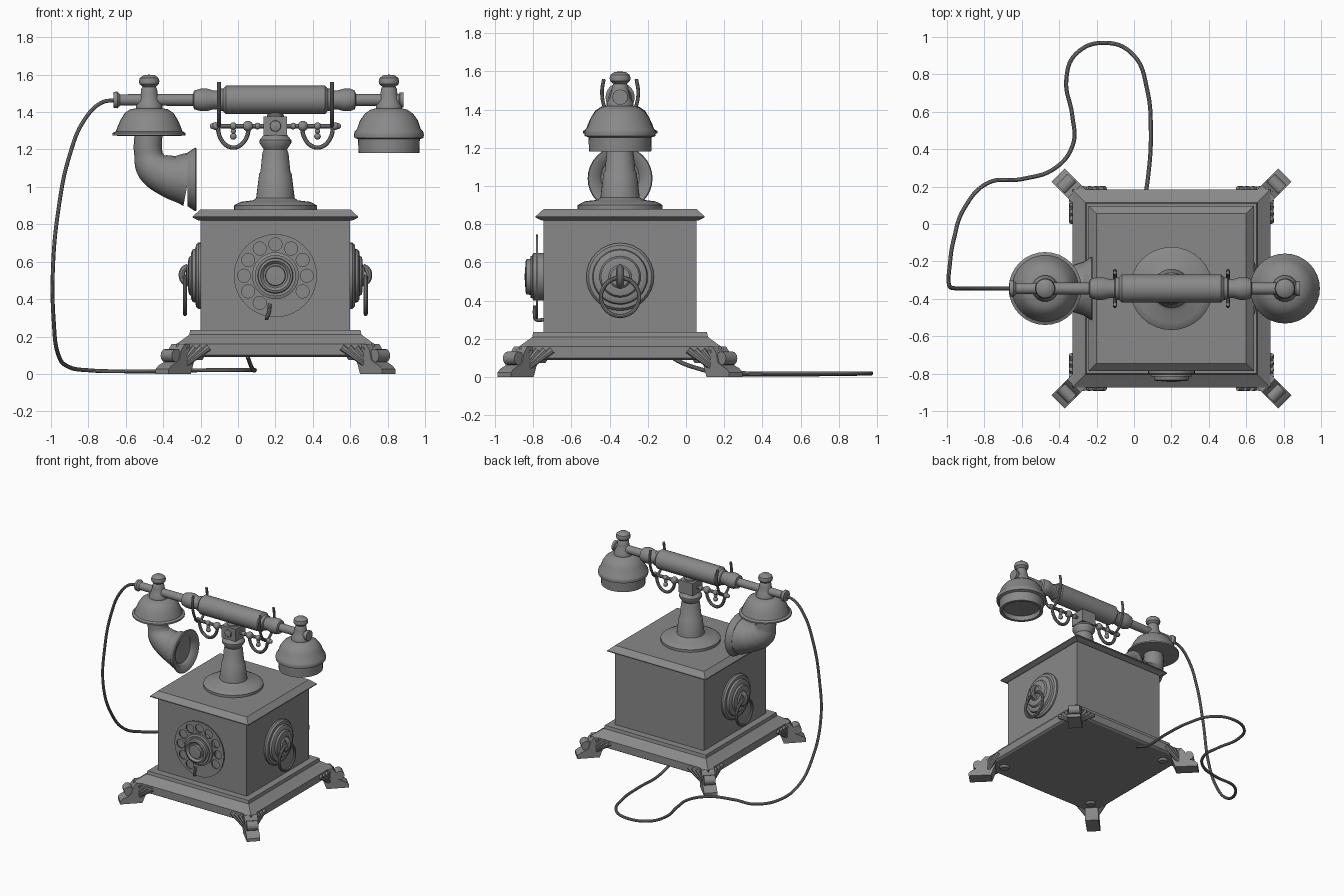
import bpy, bmesh, math
from mathutils import Matrix, Vector

if "Cube" in bpy.data.objects:
    bpy.data.objects.remove(bpy.data.objects["Cube"])

CX, CY = 0.2, -0.345          # centre of the cabinet
AX = 1.465                    # handset axis height

grey = bpy.data.materials.new("dark_grey")
grey.diffuse_color = (0.25, 0.25, 0.25, 1)
grey.use_nodes = True
grey.node_tree.nodes["Principled BSDF"].inputs["Base Color"].default_value = grey.diffuse_color


def finish(name, me, angle=35):
    me.materials.clear()
    me.materials.append(grey)
    me.polygons.foreach_set("use_smooth", [True] * len(me.polygons))
    me.set_sharp_from_angle(angle=math.radians(angle))
    ob = bpy.data.objects.new(name, me)
    bpy.context.collection.objects.link(ob)
    return ob


def from_bmesh(name, bm, angle=35):
    bmesh.ops.remove_doubles(bm, verts=bm.verts, dist=1e-5)
    bmesh.ops.recalc_face_normals(bm, faces=bm.faces)
    me = bpy.data.meshes.new(name)
    bm.to_mesh(me)
    bm.free()
    return finish(name, me, angle)


def lathe(name, profile, origin, axis="Z", segs=32):
    """Revolve (radius, height) points; four segments give a square block."""
    rot = {"Z": Matrix(), "X": Matrix.Rotation(math.pi / 2, 4, "Y"),
           "-X": Matrix.Rotation(-math.pi / 2, 4, "Y"),
           "-Y": Matrix.Rotation(math.pi / 2, 4, "X")}[axis]
    mat = Matrix.Translation(origin) @ rot
    square = segs == 4
    k, off = (math.sqrt(2), math.pi / 4) if square else (1, 0)
    bm = bmesh.new()
    rings = []
    for r, h in profile:
        ring = []
        for i in range(segs):
            a = off + 2 * math.pi * i / segs
            ring.append(bm.verts.new(mat @ Vector((k * r * math.cos(a), k * r * math.sin(a), h))))
        rings.append(ring)
    for a, b in zip(rings, rings[1:]):
        for i in range(segs):
            j = (i + 1) % segs
            bm.faces.new((a[i], a[j], b[j], b[i]))
    return from_bmesh(name, bm, 20 if square else 35)


def curve_mesh(name, cu):
    tmp = bpy.data.objects.new(name, cu)
    bpy.context.collection.objects.link(tmp)
    dg = bpy.context.evaluated_depsgraph_get()
    me = bpy.data.meshes.new_from_object(tmp.evaluated_get(dg))
    bpy.data.objects.remove(tmp)
    return finish(name, me)


def tube(name, pts, radius, radii=None, cyclic=False, res=3, steps=6):
    cu = bpy.data.curves.new(name, "CURVE")
    cu.dimensions = "3D"
    cu.bevel_depth, cu.bevel_resolution, cu.resolution_u = radius, res, steps
    cu.use_fill_caps = True
    sp = cu.splines.new("BEZIER")
    sp.bezier_points.add(len(pts) - 1)
    sp.use_cyclic_u = cyclic
    for i, (bp, p) in enumerate(zip(sp.bezier_points, pts)):
        bp.co = p
        bp.handle_left_type = bp.handle_right_type = "AUTO"
        bp.radius = radii[i] if radii else 1
    return curve_mesh(name, cu)


def ball(name, c, r):
    n = 8
    prof = [(r * math.sin(math.pi * i / n), -r * math.cos(math.pi * i / n)) for i in range(n + 1)]
    return lathe(name, prof, c, segs=16)


# Cabinet: stepped plinth, box and bevelled lid
lathe("plinth", [(0, .09), (.515, .09), (.53, .1), (.53, .16), (.515, .17), (.46, .21),
                 (.455, .235), (0, .235)], (CX, CY, 0), segs=4)
lathe("cabinet", [(0, .22), (.4, .22), (.4, .84), (0, .84)], (CX, CY, 0), segs=4)
lathe("lid", [(0, .82), (.41, .82), (.442, .835), (.442, .842), (.4, .88), (0, .88)],
      (CX, CY, 0), segs=4)

# Pedestal column and cradle head
lathe("column", [(0, .875), (.222, .875), (.222, .9), (.212, .907), (.185, .92), (.12, .928),
                 (.103, .94), (.087, 1.07), (.08, 1.08), (.07, 1.18), (.062, 1.2), (.085, 1.235),
                 (.085, 1.25), (.065, 1.275), (.05, 1.29), (0, 1.29)], (CX, CY, 0))
lathe("cradle_block", [(0, 1.275), (.063, 1.275), (.063, 1.375), (0, 1.375)], (CX, CY, 0), segs=4)
lathe("cradle_cap", [(0, 1.37), (.045, 1.37), (.045, 1.385), (.03, 1.395), (0, 1.395)], (CX, CY, 0))
lathe("block_stud", [(0, 0), (.03, 0), (.028, .012), (0, .02)], (CX, CY - .062, 1.325), "-Y")

# Cradle arms, hooks, beads and forks, mirrored left and right
for s in (-1, 1):
    def px(d):
        return CX + s * d
    tube("cradle_arm", [(px(.05), CY, 1.325), (px(.33), CY, 1.325)], .013)
    for d, r in ((.147, .028), (.095, .018), (.32, .021), (.335, .016)):
        ball("arm_bead", (px(d), CY, 1.325), r)
    hook = [(px(.225 + .083 * math.cos(a)), CY, 1.325 - .115 * math.sin(a))
            for a in [math.pi * i / 8 for i in range(9)]]
    tube("cradle_hook", hook, .012, steps=3)
    for z, r in ((1.325, .02), (1.298, .014), (1.27, .018)):
        ball("hook_bead", (px(.225), CY, z), r)
    fork = [(px(.302), CY + y, z) for y, z in ((-.085, 1.56), (-.095, 1.49), (-.08, 1.41), (-.045, 1.35),
            (0, 1.325), (.045, 1.35), (.08, 1.41), (.095, 1.49), (.085, 1.56))]
    tube("cradle_fork", fork, .01, steps=4)

# Handset bar
lathe("handset_bar", [(0, -.665), (.042, -.665), (.045, -.645), (.03, -.63), (.032, -.24), (.05, -.235),
                      (.06, -.2), (.06, -.165), (.05, -.13), (.05, -.105), (.058, -.1), (.06, -.09),
                      (.06, -.08), (.076, -.065), (.076, .465), (.06, .48), (.06, .49), (.058, .5),
                      (.05, .505), (.05, .53), (.06, .565), (.06, .6), (.05, .625), (.032, .63),
                      (.032, .86), (.04, .865), (.04, .885), (0, .885)], (0, CY, AX), "X")

# Shared finial and neck above both bells
neck = [(0, 1.6), (.03, 1.597), (.05, 1.582), (.055, 1.565), (.052, 1.55), (.035, 1.535),
        (.042, 1.525), (.045, 1.5), (.055, 1.46), (.07, 1.435), (.07, 1.42)]
lathe("mouthpiece_bell", neck + [(.1, 1.415), (.13, 1.395), (.152, 1.36), (.168, 1.325), (.178, 1.297),
                                 (.195, 1.288), (.195, 1.276), (.17, 1.273), (0, 1.273)], (-.475, CY, 0))
lathe("earpiece_bell", neck + [(.1, 1.412), (.13, 1.39), (.155, 1.355), (.17, 1.31), (.183, 1.295),
                               (.187, 1.28), (.185, 1.262), (.165, 1.255), (.163, 1.18), (.14, 1.18),
                               (.135, 1.215), (0, 1.22)], (.807, CY, 0))

# Curved speaking horn with open mouth
tube("horn", [(-.478, CY, 1.3), (-.478, CY, 1.17), (-.452, CY, 1.108), (-.38, CY, 1.062), (-.265, CY, 1.04)],
     1, [.074, .076, .096, .11, .145], res=7, steps=8)
lathe("horn_mouth", [(0, -.27), (.143, -.27), (.163, -.24), (.17, -.228), (.165, -.222), (.15, -.225),
                     (.115, -.24), (.1, -.26), (0, -.26)], (0, CY, 1.04), "X")

# Rotary dial: stepped hub, plate with finger holes, finger stop
DZ = .525
dial = bpy.data.curves.new("dial_plate", "CURVE")
dial.dimensions, dial.fill_mode, dial.extrude = "2D", "BOTH", .005
holes = [(.168 * math.cos(math.radians(a)), .168 * math.sin(math.radians(a)), .035)
         for a in range(-30, 241, 30)]
for x, y, r in [(0, 0, .222)] + holes:
    sp = dial.splines.new("POLY")
    n = 40 if r > .1 else 20
    sp.points.add(n - 1)
    sp.use_cyclic_u = True
    for i, p in enumerate(sp.points):
        a = 2 * math.pi * i / n
        p.co = (x + r * math.cos(a), y + r * math.sin(a), 0, 1)
plate = curve_mesh("dial_plate", dial)
plate.data.transform(Matrix.Translation((CX, -.78, DZ)) @ Matrix.Rotation(math.pi / 2, 4, "X"))
lathe("dial_hub", [(0, .74), (.125, .74), (.125, .8), (.11, .805), (.11, .815), (.095, .815), (.092, .835),
                   (.08, .84), (.065, .825), (.055, .825), (.052, .842), (0, .845)], (CX, 0, DZ), "-Y")
tube("finger_stop", [(.155, -.745, .3), (.155, -.785, .302), (.165, -.792, .33), (.17, -.79, .375)], .01)

# Side rosettes with knob and hanging ring
for s, ax in ((1, "X"), (-1, "-X")):
    lathe("rosette", [(0, -.01), (.177, -.01), (.177, .012), (.165, .025), (.145, .027), (.14, .042),
                      (.125, .05), (.108, .05), (.1, .062), (.08, .066), (.06, .066), (.05, .075), (0, .078)],
          (CX + s * .4, CY, DZ), ax)
    x = CX + s * .475
    tube("ring_holder", [(x - s * .01, CY, .575), (x + s * .018, CY, .555), (x + s * .022, CY, .51),
                         (x - s * .01, CY, .475)], .018)
    tube("pull_ring", [(x + s * .008, CY + .1 * math.sin(a), .42 + .1 * math.cos(a))
                       for a in [math.pi * i / 8 for i in range(16)]], .011, cyclic=True, steps=3)

# Claw feet on the diagonals, with scrolls and fluted brackets
claw = [(.69, 0), (.857, 0), (.857, .025), (.835, .045), (.8, .06), (.775, .075),
        (.76, .13), (.735, .16), (.66, .16), (.66, .08)]
for sx in (-1, 1):
    for sy in (-1, 1):
        mat = Matrix.Translation((CX, CY, 0)) @ Matrix.Rotation(math.atan2(sy, sx), 4, "Z")
        bm = bmesh.new()
        sides = [[bm.verts.new(mat @ Vector((d, w, z))) for d, z in claw] for w in (-.05, .05)]
        bm.faces.new(sides[0])
        bm.faces.new(sides[1])
        for i in range(len(claw)):
            j = (i + 1) % len(claw)
            bm.faces.new((sides[0][i], sides[0][j], sides[1][j], sides[1][i]))
        from_bmesh("claw_foot", bm)
        tube("foot_scroll", [mat @ Vector((.79, w, .098)) for w in (-.042, .042)], .036, res=4)
        for i in range(5):
            t = i / 4
            top, low = (.355 + .15 * t, .53, .142), (.485 + .03 * t, .53, .045 + .02 * t)
            for flip in (False, True):
                pts = [(b, a, z) if flip else (a, b, z) for a, b, z in (top, low)]
                tube("bracket_flute", [(CX + sx * a, CY + sy * b, z) for a, b, z in pts],
                     .018, [1, .7], res=2, steps=2)
        lathe("under_pad", [(0, .075), (.03, .075), (.04, .092), (0, .092)],
              (CX + sx * .42, CY + sy * .42, 0), segs=16)

# Cord from the handset end, over the floor and back under the cabinet
tube("cord", [(-.65, CY, 1.465), (-.73, CY, 1.45), (-.82, CY, 1.36), (-.9, CY, 1.17), (-.96, -.343, .88),
              (-.99, -.32, .55), (-.985, -.22, .28), (-.963, -.08, .11), (-.91, .08, .04), (-.78, .22, .018),
              (-.6, .24, .014), (-.42, .3, .014), (-.325, .43, .014), (-.33, .58, .014), (-.362, .77, .016),
              (-.31, .91, .018), (-.14, .968, .02), (0, .9, .02), (.07, .72, .02), (.09, .48, .02),
              (.075, .25, .03), (.05, .1, .095)], .011, steps=8)
